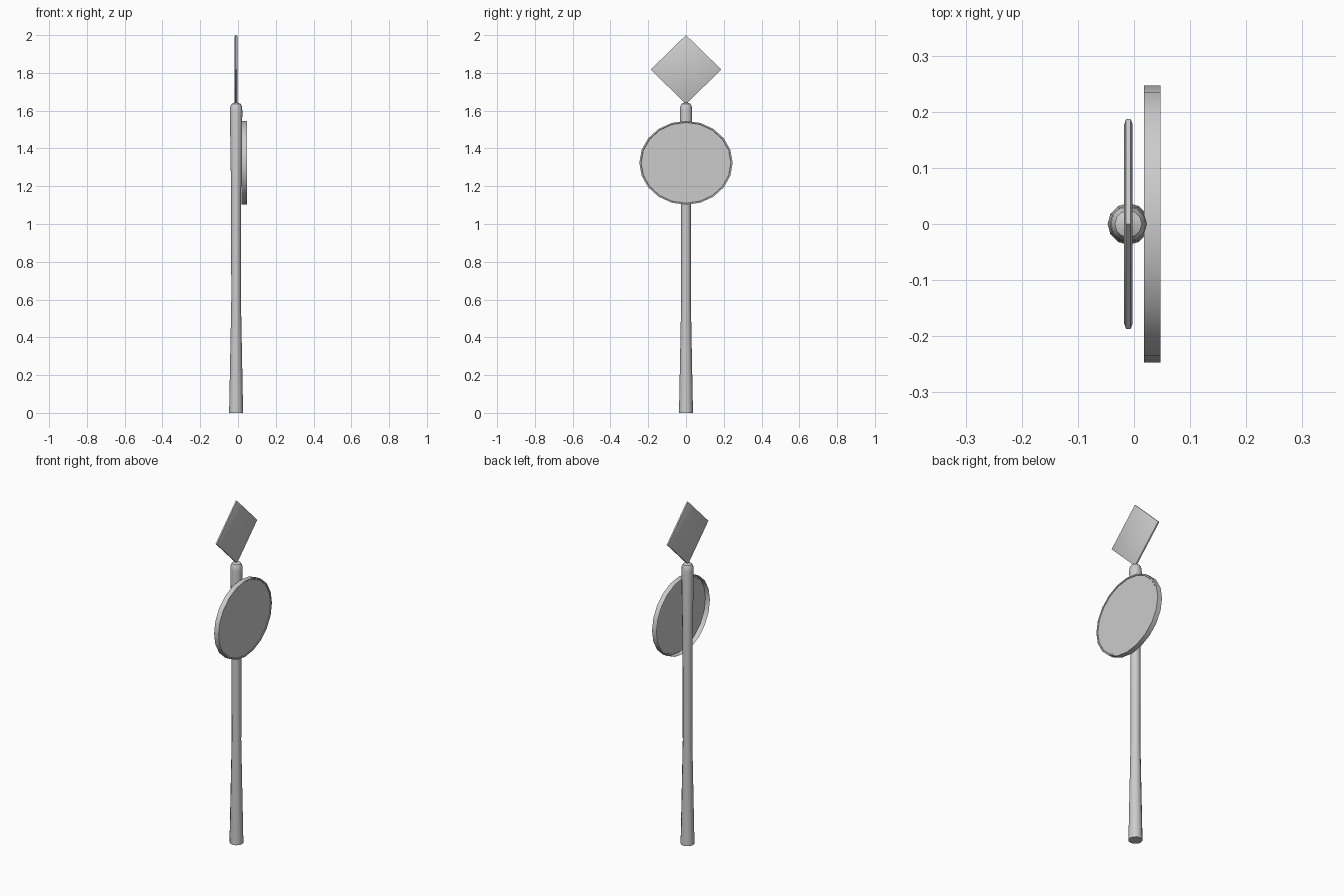
import bpy, bmesh, math
from mathutils import Matrix

if "Cube" in bpy.data.objects:
    bpy.data.objects.remove(bpy.data.objects["Cube"])

POLE_X = -0.01


def finish(name, bm, smooth=True):
    bmesh.ops.recalc_face_normals(bm, faces=bm.faces)
    mesh = bpy.data.meshes.new(name)
    bm.to_mesh(mesh)
    bm.free()
    obj = bpy.data.objects.new(name, mesh)
    bpy.context.collection.objects.link(obj)
    bpy.ops.object.select_all(action='DESELECT')
    obj.select_set(True)
    bpy.context.view_layer.objects.active = obj
    if smooth:
        bpy.ops.object.shade_smooth_by_angle(angle=math.radians(40))
    return obj


def loft(bm, rings, cap_start=True, cap_end=True):
    loops = [[bm.verts.new(p) for p in ring] for ring in rings]
    n = len(loops[0])
    for a, b in zip(loops, loops[1:]):
        for i in range(n):
            j = (i + 1) % n
            bm.faces.new((a[i], a[j], b[j], b[i]))
    if cap_start:
        bm.faces.new(loops[0])
    if cap_end:
        bm.faces.new(loops[-1])


def angles(n):
    return [2 * math.pi * i / n for i in range(n)]


# Pole: flared foot, slim shaft, slightly wider head with a domed tip
profile = [(0.037, 0.0), (0.0255, 0.6), (0.0265, 1.15), (0.033, 1.6),
           (0.031, 1.622), (0.024, 1.636), (0.010, 1.642)]
bm = bmesh.new()
loft(bm, [[(POLE_X + r * math.cos(a), r * math.sin(a), z) for a in angles(12)]
          for r, z in profile])
finish("pole", bm)

# Oval sign: shallow pan, open at the back, face slightly recessed in its rim
bm = bmesh.new()
pan = [(0.018, 1.0), (0.047, 1.0), (0.047, 0.97), (0.044, 0.96)]
loft(bm, [[(x, 0.247 * s * math.cos(a), 1.324 + 0.222 * s * math.sin(a))
           for a in angles(20)] for x, s in pan], cap_start=False)
finish("oval_sign", bm)

# Diamond plate: thin square turned on its corner, with softened edges
bm = bmesh.new()
plate = [(-0.0075, 0.95), (-0.004, 1.0), (0.004, 1.0), (0.0075, 0.95)]
loft(bm, [[(POLE_X + x, 0.187 * s * math.cos(a), 1.8175 + 0.1825 * s * math.sin(a))
           for a in angles(4)] for x, s in plate])
finish("diamond_plate", bm)
